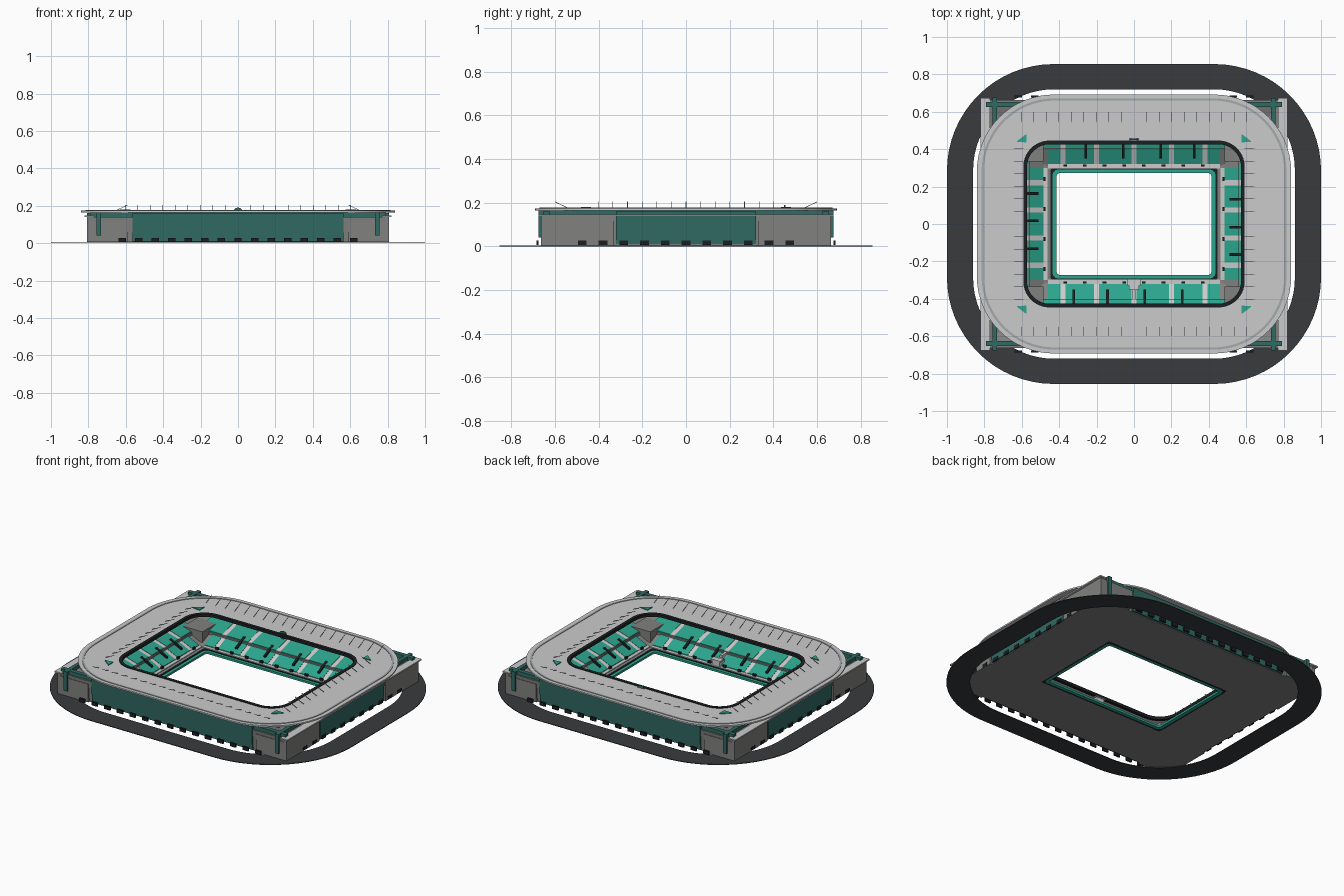
import bpy, bmesh, math
from mathutils import Matrix, Vector

if "Cube" in bpy.data.objects:
    bpy.data.objects.remove(bpy.data.objects["Cube"])


def material(name, r, g, b):
    m = bpy.data.materials.new(name)
    m.diffuse_color = (r, g, b, 1)
    m.use_nodes = True
    m.node_tree.nodes["Principled BSDF"].inputs["Base Color"].default_value = m.diffuse_color
    return m


TEAL = material("dark_teal", 0.03, 0.145, 0.125)
SEAT = material("seat_green", 0.025, 0.38, 0.27)
ROOF = material("roof_grey", 0.62, 0.63, 0.61)
EDGE = material("edge_grey", 0.36, 0.40, 0.41)
DARK = material("near_black", 0.012, 0.014, 0.016)
ROAD = material("asphalt", 0.04, 0.043, 0.048)
CONC = material("concrete", 0.22, 0.22, 0.215)


def mesh(name, parts, mat=None):
    """parts: list of (verts, faces) joined into one object."""
    V, F = [], []
    for v, f in parts:
        F += [[i + len(V) for i in q] for q in f]
        V += [tuple(p) for p in v]
    me = bpy.data.meshes.new(name)
    me.from_pydata(V, [], F)
    bm = bmesh.new()
    bm.from_mesh(me)
    bmesh.ops.recalc_face_normals(bm, faces=bm.faces)
    bm.to_mesh(me)
    bm.free()
    ob = bpy.data.objects.new(name, me)
    bpy.context.collection.objects.link(ob)
    if mat:
        me.materials.append(mat)
    return ob


def side(k, a, o, z):
    """k = 0 front, 1 right, 2 back, 3 left; a runs along the side, o outward."""
    return Matrix.Rotation(k * math.pi / 2, 3, 'Z') @ Vector((a, -o, z))


def prism(k, prof, a0, a1):
    """Extrude an (outward, z) profile along one side."""
    n = len(prof)
    v = [side(k, a, o, z) for a in (a0, a1) for o, z in prof]
    f = [[i, (i + 1) % n, n + (i + 1) % n, n + i] for i in range(n)]
    return v, f + [list(range(n)), list(range(n, 2 * n))]


def box(k, a0, a1, o0, o1, z0, z1):
    return prism(k, [(o0, z0), (o1, z0), (o1, z1), (o0, z1)], a0, a1)


def slab(k, a0, a1, o0, z0, o1, z1, t):
    """Sloped plate from (o0,z0) to (o1,z1) with thickness t."""
    return prism(k, [(o0, z0), (o1, z1), (o1, z1 + t), (o0, z0 + t)], a0, a1)


def rrect(hx, hy, r, z, n=16):
    pts = []
    for q, (sx, sy) in enumerate([(1, 1), (-1, 1), (-1, -1), (1, -1)]):
        for i in range(n + 1):
            t = (q + i / n) * math.pi / 2
            pts.append((sx * (hx - r) + r * math.cos(t), sy * (hy - r) + r * math.sin(t), z))
    return pts


def loft(rings):
    """Closed torus-like skin through a list of rings."""
    n, m = len(rings[0]), len(rings)
    f = [[j * n + i, j * n + (i + 1) % n, (j + 1) % m * n + (i + 1) % n, (j + 1) % m * n + i]
         for j in range(m) for i in range(n)]
    return [p for r in rings for p in r], f


def ring(name, out, inn, z0, z1, mat):
    ob = mesh(name, [loft([rrect(*out, z0), rrect(*out, z1), rrect(*inn, z1), rrect(*inn, z0)])], mat)
    bpy.context.view_layer.objects.active = ob
    ob.select_set(True)
    bpy.ops.object.shade_smooth_by_angle(angle=math.radians(30))
    ob.select_set(False)


# Road, roof and its trims, pitch border
ring("ring_road", (1.0, 0.855, 0.57), (0.86, 0.72, 0.43), 0.0, 0.004, ROAD)
ring("roof", (0.84, 0.692, 0.41), (0.585, 0.44, 0.13), 0.165, 0.174, ROOF)
ring("roof_outer_trim", (0.815, 0.672, 0.39), (0.803, 0.660, 0.378), 0.172, 0.177, EDGE)
ring("roof_inner_trim", (0.592, 0.446, 0.14), (0.572, 0.426, 0.12), 0.160, 0.178, DARK)
ring("pitch_border", (0.437, 0.293, 0.03), (0.415, 0.272, 0.02), 0.005, 0.018, SEAT)
ring("pitch_kerb", (0.447, 0.307, 0.03), (0.435, 0.291, 0.03), 0.005, 0.022, DARK)

# Concrete bowl with two tiers
prof = [(.443, .303, .005), (.443, .303, .02), (.485, .32, .025), (.56, .40, .06), (.56, .40, .075),
        (.78, .64, .14), (.80, .662, .14), (.795, .652, .005)]
mesh("stand_bowl", [loft([[(x, y, z), (-x, y, z), (-x, -y, z), (x, -y, z)] for x, y, z in prof])], CONC)

LONG = dict(lo=(.32, .40), up=(.405, .635), half=(.46, .55), aisles=(-.38, -.2, 0, .2, .38))
SHORT = dict(lo=(.485, .56), up=(.565, .775), half=(.30, .38), aisles=(-.22, -.075, .075, .22))
for k, name in enumerate(("front", "right", "back", "left")):
    s = SHORT if k % 2 else LONG
    seats, aisles = [], []
    # Seat blocks between light aisles, on both tiers
    for (o0, o1), half, z0, z1 in ((s["lo"], s["half"][0], .025, .06), (s["up"], s["half"][1], .076, .139)):
        start = -half
        for c in s["aisles"] + (half + .014,):
            seats.append(slab(k, start, c - .014, o0, z0, o1, z1, .006))
            if c < half:
                aisles.append(slab(k, c - .014, c + .014, o0, z0, o1, z1, .004))
            start = c + .014
    mesh(name + "_seats", seats, SEAT)
    mesh(name + "_aisles", aisles, ROOF)
    # Walkway at the foot of the seats, with small dark entries
    foot, h = s["lo"][0], s["half"][0]
    mesh(name + "_walkway", [box(k, -h, h, foot - .022, foot, .018, .027)], ROOF)
    n = 4 if k % 2 else 8
    mesh(name + "_entries", [box(k, a - .01, a + .01, foot - .012, foot - .002, .02, .042)
                             for a in [(i - (n - 1) / 2) * .8 * 2 * h / (n - 1) for i in range(n)]], DARK)
    # Dark tunnel mouths between the tiers
    o = s["lo"][1]
    mesh(name + "_tunnels", [slab(k, c + .05, c + .065, o - .05, .046, o + .03, .086, .01)
                             for c in s["aisles"][:-1]], DARK)

    # Outer teal wall, gates along its foot
    w, wo = (.32, .808) if k % 2 else (.565, .668)
    mesh(name + "_wall", [prism(k, [(wo - .02, .01), (wo - .006, .01), (wo, .16), (wo - .02, .16)], -w, w)], TEAL)
    n, step, go = (11, .095, .803) if k % 2 else (15, .0885, .682)
    mesh(name + "_gates", [box(k, (i - n // 2) * step - .02, (i - n // 2) * step + .02, go - .006, go + .004, .006, .028)
                           for i in range(n)], DARK)

    # Slanted roof rods
    n = 13 if k % 2 else 19
    r0, r1 = ((.65, .59) if k % 2 else (.54, .60))
    mesh(name + "_roof_rods", [slab(k, a - .0012, a + .0012, r0, .174, r1, .202, .003)
                               for a in [(i - n // 2) * .067 for i in range(n)]], EDGE)

    # End ledges over the short stands and beams under the long roofs
    if k % 2:
        mesh(name + "_ledge", [box(k, -.675, .675, .77, .82, .139, .147)], ROOF)
        mesh(name + "_roof_beam", [box(k, -.665, .665, .733, .757, .142, .164)], TEAL)
    else:
        mesh(name + "_roof_beam", [box(k, -.79, .79, .625, .652, .138, .163)], TEAL)

# Corner parts
for sx in (1, -1):
    for sy in (1, -1):
        tag = ("right" if sx > 0 else "left") + ("_back" if sy > 0 else "_front")
        k = 2 if sy > 0 else 0
        m = sx * (-1 if k == 2 else 1)

        def cbox(a0, a1, *r):
            return box(k, *sorted((m * a0, m * a1)), *r)
        mesh(tag + "_corner_block", [cbox(.485, .62, .335, .48, .01, .10)], CONC)
        mesh(tag + "_corner_wall", [cbox(.59, .805, .645, .664, .005, .12),
                                    cbox(.79, .806, .33, .664, .005, .142)], CONC)
        mesh(tag + "_post", [cbox(.733, .757, .655, .675, .04, .164)], TEAL)
        tri = [(sx * x, sy * y) for x, y in ((.63, .44), (.575, .482), (.575, .436))]
        mesh(tag + "_roof_flag", [([(x, y, z) for z in (.172, .180) for x, y in tri],
                                   [[0, 1, 2], [3, 4, 5], [0, 1, 4, 3], [1, 2, 5, 4], [2, 0, 3, 5]])], SEAT)

# Press box and mast in front stand
mesh("press_box", [box(0, -.027, .027, .30, .35, .02, .06), box(0, -.008, .008, .35, .41, .05, .075),
                   box(0, -.035, .035, .295, .33, .06, .066)], ROOF)

# Round badge plate on the back roof edge
bpy.ops.mesh.primitive_cylinder_add(vertices=24, radius=.025, depth=.008,
                                    location=(0, .452, .165), rotation=(math.pi / 2, 0, 0))
bpy.context.object.name = "round_plate"
bpy.context.object.data.materials.append(TEAL)
